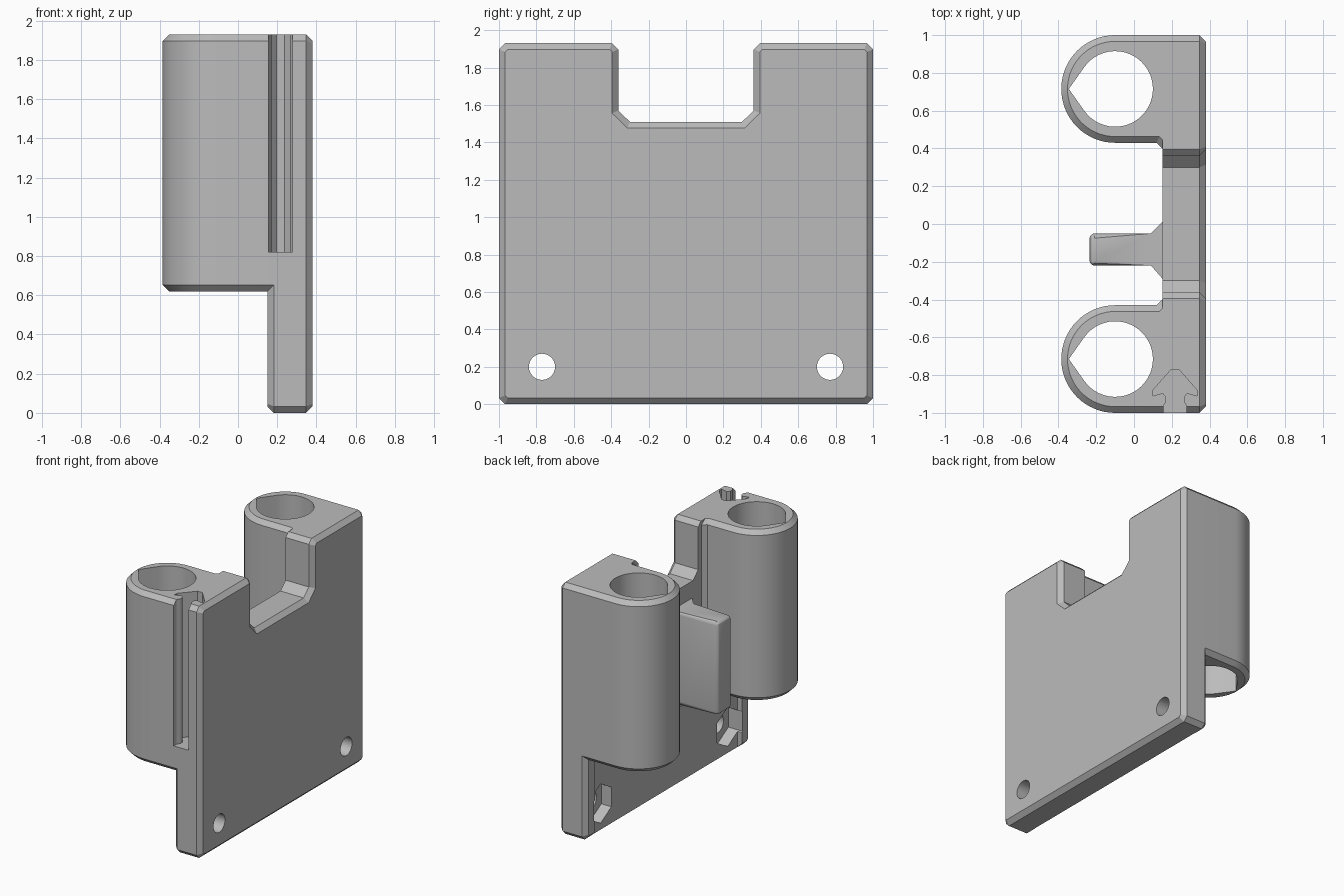
import bpy, bmesh
from math import sin, cos, pi, acos
from mathutils import Vector

cube = bpy.data.objects.get("Cube")
if cube:
    bpy.data.objects.remove(cube, do_unlink=True)

grey = bpy.data.materials.new("plain grey")
grey.use_nodes = True
colour = (0.5, 0.5, 0.5, 1)
grey.diffuse_color = colour
grey.node_tree.nodes["Principled BSDF"].inputs["Base Color"].default_value = colour

CH = 0.033          # chamfer width
TOP = 1.93
PLATE_IN, PLATE_OUT = 0.15, 0.38
AXIS_X, AXIS_Y, R_OUT, R_BORE = -0.1, 0.715, 0.285, 0.2


def prism(name, points, axis, low, high, bevel=None, width=CH, segments=1):
    """Extrude a closed profile along x or z; bevel picks edges by their ends."""
    bm = bmesh.new()

    def place(p, h):
        return (h, p[0], p[1]) if axis == "x" else (p[0], p[1], h)

    face = bm.faces.new([bm.verts.new(place(p, low)) for p in points])
    ext = bmesh.ops.extrude_face_region(bm, geom=[face])
    shift = Vector(place((0, 0), high - low))
    moved = [v for v in ext["geom"] if isinstance(v, bmesh.types.BMVert)]
    bmesh.ops.translate(bm, verts=moved, vec=shift)
    bmesh.ops.recalc_face_normals(bm, faces=bm.faces)
    if bevel:
        edges = [e for e in bm.edges if bevel(e.verts[0].co, e.verts[1].co)]
        bmesh.ops.bevel(bm, geom=edges, offset=width, segments=segments,
                        profile=0.5, affect="EDGES")
    bmesh.ops.recalc_face_normals(bm, faces=bm.faces)
    mesh = bpy.data.meshes.new(name)
    bm.to_mesh(mesh)
    bm.free()
    mesh.materials.append(grey)
    obj = bpy.data.objects.new(name, mesh)
    bpy.context.collection.objects.link(obj)
    return obj


def arc(cx, cy, r, a0, a1, n):
    return [(cx + r * cos(a0 + (a1 - a0) * i / n),
             cy + r * sin(a0 + (a1 - a0) * i / n)) for i in range(n + 1)]


def ring(cx, cy, r, n, start=0):
    return arc(cx, cy, r, start, start + 2 * pi, n)[:-1]


def combine(target, other, operation):
    mod = target.modifiers.new(operation, "BOOLEAN")
    mod.operation, mod.solver, mod.object = operation, "EXACT", other
    bpy.context.view_layer.objects.active = target
    bpy.ops.object.modifier_apply(modifier=mod.name)
    bpy.data.objects.remove(other, do_unlink=True)


# Mounting plate with the notch in its top edge
half = [(0, 0), (1 - CH, 0), (1, CH), (1, TOP - CH), (1 - CH, TOP),
        (0.395, TOP), (0.362, TOP - CH), (0.362, 1.57), (0.3, 1.51)]
outline = half[1:] + [(-y, z) for y, z in reversed(half[1:])]


def plate_edges(a, b):
    outer = min(a.x, b.x) > PLATE_OUT - 0.001
    inner = max(a.x, b.x) < PLATE_IN + 0.001
    rim = max(a.z, b.z) < 0.1 or min(abs(a.y), abs(b.y)) > 0.99
    return outer or (inner and rim)


plate = prism("bracket_body", outline, "x", PLATE_IN, PLATE_OUT, plate_edges)

# Shallow recess low on the inner face
recess = [(-0.89, -0.1), (0.89, -0.1), (0.89, 0.6), (-0.89, 0.6)]
combine(plate, prism("recess_cutter", recess, "x", 0.05, 0.185), "DIFFERENCE")

# Two rounded rod housings, blended into the plate
BACK = 0.34


def housing_edges(a, b):
    level = abs(a.z - b.z) < 0.001
    return level and min(a.x, b.x) < BACK - 0.001


for side in (1, -1):
    profile = arc(AXIS_X, AXIS_Y, R_OUT, pi / 2, 3 * pi / 2, 32)
    profile += [(0.12, 0.43), (0.185, 0.365), (BACK, 0.365), (BACK, 1)]
    profile = [(x, side * y) for x, y in profile]
    combine(plate, prism("rod_housing", profile, "z", 0.62, TOP, housing_edges), "UNION")

# Central tab with a flared root
tab = [(-0.235, -0.22), (0.09, -0.22), (0.16, -0.3), (0.2, -0.3),
       (0.2, 0.02), (0.16, 0.02), (0.09, -0.05), (-0.235, -0.05)]
combine(plate, prism("centre_tab", tab, "z", 0.67, 1.38,
                     lambda a, b: min(a.x, b.x) < 0 and max(a.x, b.x) < 0.1,
                     0.025, 3), "UNION")

# Teardrop rod bores, screw holes and nut pockets
tip = 0.245
spread = acos(R_BORE / tip)
for side in (1, -1):
    y = side * AXIS_Y
    bore = arc(AXIS_X, y, R_BORE, pi + spread, 3 * pi - spread, 44)
    bore.append((AXIS_X - tip, y))
    combine(plate, prism("bore_cutter", bore, "z", 0.3, 2.2), "DIFFERENCE")
    combine(plate, prism("screw_cutter", ring(side * 0.77, 0.2, 0.07, 28),
                         "x", 0, 0.6), "DIFFERENCE")
    combine(plate, prism("nut_cutter", ring(side * 0.77, 0.2, 0.15, 6, pi / 2),
                         "x", 0.05, 0.27), "DIFFERENCE")

# Arrow-shaped slot on the front end of one housing
slot_half = [(0.062, -1.1), (0.062, -0.965), (0.047, -0.94), (0.047, -0.915),
             (0.065, -0.895), (0.117, -0.91), (0.117, -0.88), (0.02, -0.77)]
slot = [(0.217 + x, y) for x, y in slot_half]
slot += [(0.217 - x, y) for x, y in reversed(slot_half)]
combine(plate, prism("slot_cutter", slot, "z", 0.82, 2.2), "DIFFERENCE")

# Smooth the round walls, keep the chamfers crisp
bpy.ops.object.select_all(action="DESELECT")
plate.select_set(True)
bpy.context.view_layer.objects.active = plate
bpy.ops.object.shade_smooth_by_angle(angle=pi / 7)
